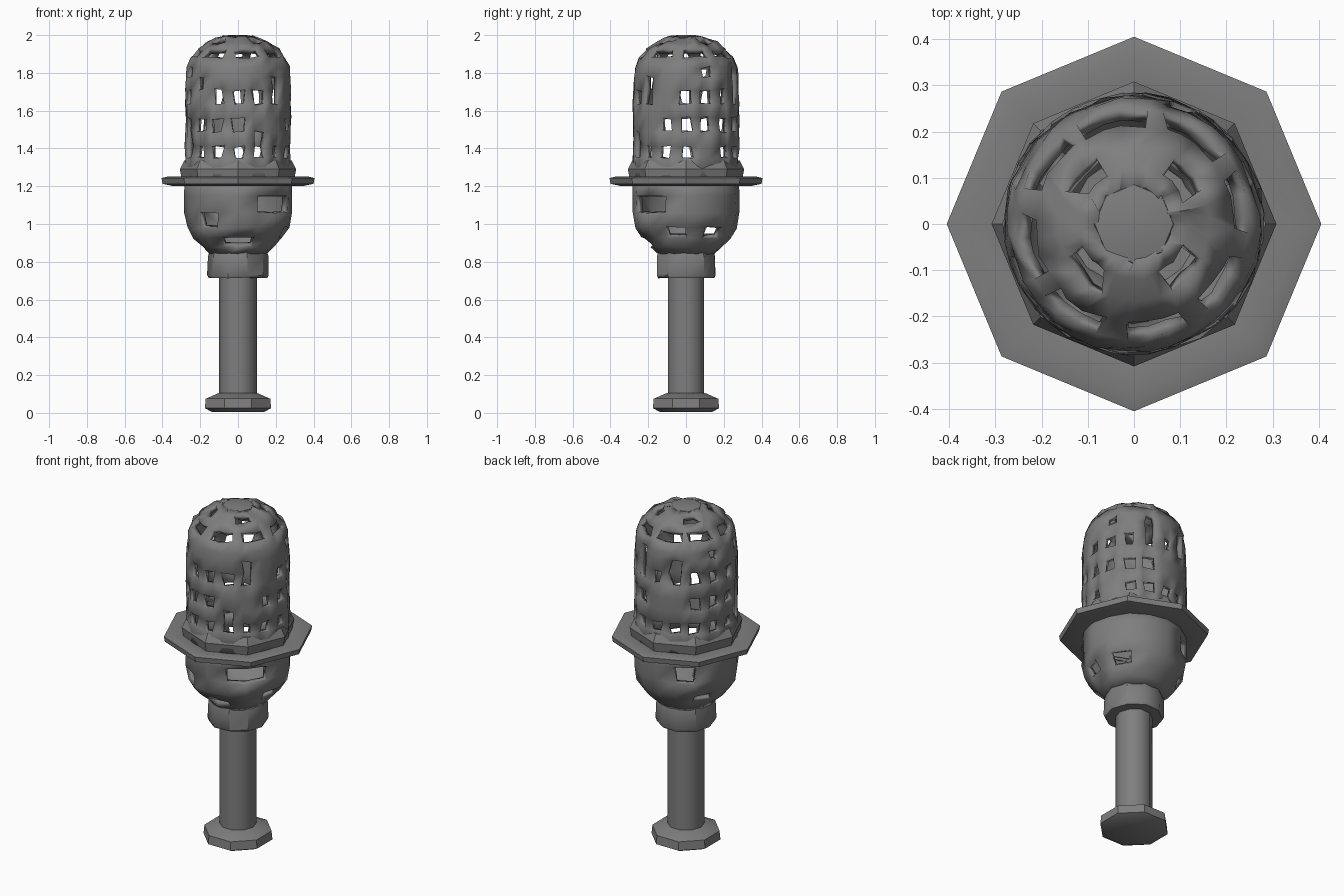
import bpy, bmesh, math, random

if "Cube" in bpy.data.objects:
    bpy.data.objects.remove(bpy.data.objects["Cube"])
random.seed(4)

metal = bpy.data.materials.new("grey metal")
metal.diffuse_color = (0.21, 0.21, 0.21, 1)
metal.use_nodes = True
metal.node_tree.nodes["Principled BSDF"].inputs["Base Color"].default_value = metal.diffuse_color


def lathe(name, profile, segs, turn=0.0, is_hole=None, jitter=0.0, wall=0.0, angle=35):
    """Revolve (radius, height) points; is_hole(row, column) leaves openings."""
    bm = bmesh.new()
    rings = []
    for r, z in profile:
        if r == 0:
            rings.append([bm.verts.new((0, 0, z))] * segs)
            continue
        ring = []
        for i in range(segs):
            a = math.tau * i / segs + turn + random.uniform(-1, 1) * jitter / max(r, 0.1)
            rr = r + random.uniform(-0.4, 0.4) * jitter
            ring.append(bm.verts.new((rr * math.cos(a), rr * math.sin(a),
                                      z + random.uniform(-0.6, 0.6) * jitter)))
        rings.append(ring)
    for j in range(len(rings) - 1):
        for i in range(segs):
            if is_hole and is_hole(j, i):
                continue
            k = (i + 1) % segs
            corners = [rings[j][i], rings[j][k], rings[j + 1][k], rings[j + 1][i]]
            bm.faces.new(list(dict.fromkeys(corners)))
    bmesh.ops.delete(bm, geom=[v for v in bm.verts if not v.link_faces], context='VERTS')
    bmesh.ops.recalc_face_normals(bm, faces=bm.faces)
    me = bpy.data.meshes.new(name)
    bm.to_mesh(me)
    bm.free()
    ob = bpy.data.objects.new(name, me)
    bpy.context.collection.objects.link(ob)
    me.materials.append(metal)
    if wall:
        mod = ob.modifiers.new("wall", 'SOLIDIFY')
        mod.thickness = wall
        mod.offset = -1
    bpy.ops.object.select_all(action='DESELECT')
    ob.select_set(True)
    bpy.context.view_layer.objects.active = ob
    bpy.ops.object.shade_smooth_by_angle(angle=math.radians(angle))
    return ob


# Foot and handle
lathe("foot", [(0, 0.005), (0.15, 0.005), (0.19, 0.025), (0.185, 0.075), (0.11, 0.105), (0, 0.105)],
      8, turn=math.pi / 8)
lathe("handle", [(0, 0.09), (0.1, 0.09), (0.1, 0.73), (0, 0.73)], 10, angle=50)

# Collar under the bowl
lathe("collar", [(0, 0.715), (0.155, 0.715), (0.163, 0.73), (0.16, 0.83), (0.145, 0.88), (0, 0.88)],
      10, jitter=0.004)

# Hollow bowl with a few broken openings
bowl_gaps = {(4, 13), (4, 14), (2, 15), (1, 11), (1, 12), (3, 10), (2, 1), (4, 5), (2, 6)}
lathe("bowl", [(0.14, 0.83), (0.185, 0.875), (0.235, 0.925), (0.27, 0.98),
               (0.283, 1.06), (0.285, 1.15), (0.28, 1.24)],
      16, is_hole=lambda j, i: (j, i) in bowl_gaps, jitter=0.008, wall=0.035)

# Eight-sided brim and the seat ring that holds the cage
lathe("brim", [(0.26, 1.205), (0.34, 1.2), (0.40, 1.213), (0.405, 1.243), (0.37, 1.252),
               (0.30, 1.238), (0.26, 1.24), (0.26, 1.205)], 8)
lathe("seat_ring", [(0.255, 1.22), (0.295, 1.22), (0.308, 1.29), (0.285, 1.335),
                    (0.255, 1.335), (0.255, 1.22)], 8)

# Pierced cage: alternating solid bands and rows of openings up to the dome
cage_profile = [(0.278, 1.22), (0.28, 1.35), (0.281, 1.41), (0.281, 1.49), (0.28, 1.56),
                (0.279, 1.635), (0.278, 1.71), (0.275, 1.78), (0.27, 1.83), (0.25, 1.885),
                (0.215, 1.925), (0.165, 1.96), (0.12, 1.98), (0.08, 1.993)]


def cage_hole(j, i):
    if j in (1, 3, 5):                      # wall openings, a few closed up
        return i % 2 == 0 and random.random() < 0.88
    if j in (2, 4, 6):                      # ragged gaps in the bands between
        return i % 2 == 0 and random.random() < 0.15
    if j == 7:                              # sparse openings below the dome
        return i % 4 == 2 and random.random() < 0.6
    if j == 9:                              # large openings round the dome
        return i % 4 in (0, 1, 2)
    if j == 11:                             # openings round the crown
        return i % 8 in (3, 4, 5)
    return False


lathe("cage", cage_profile, 32, turn=-math.pi / 32, is_hole=cage_hole,
      jitter=0.013, wall=0.03, angle=30)

# Flat cap at the crown
lathe("crown_cap", [(0, 1.972), (0.09, 1.972), (0.085, 1.993), (0.05, 2.0), (0, 2.0)], 8)
